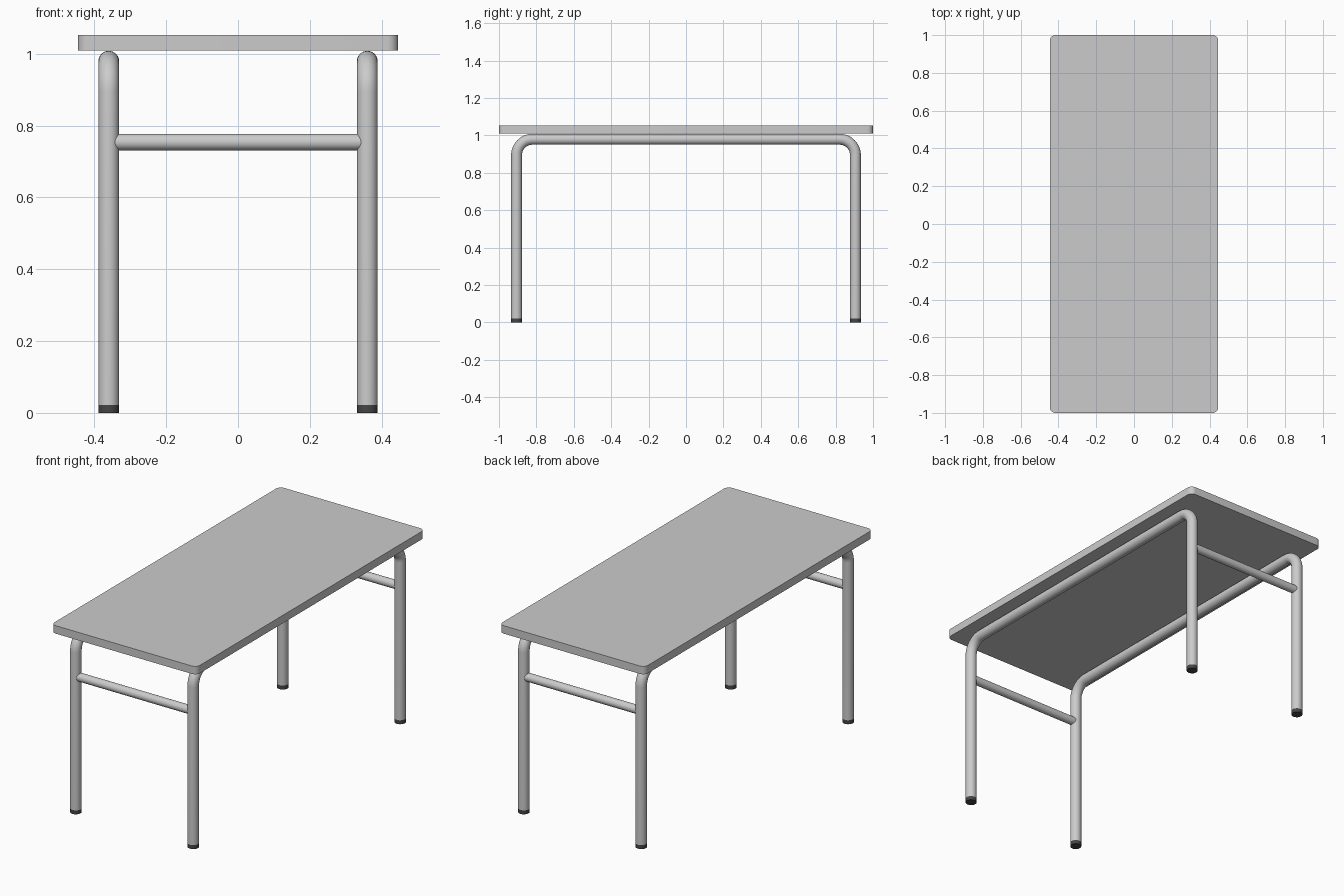
import bpy, bmesh
from math import sin, cos, pi, radians
from mathutils import Vector

if "Cube" in bpy.data.objects:
    bpy.data.objects.remove(bpy.data.objects["Cube"])

LEG_X, LEG_Y, R = 0.36, 0.906, 0.029
RAIL_Z, BEND, FOOT_H = 0.979, 0.085, 0.022
SIDES = 32


def finish(name, bm, mat=None):
    bmesh.ops.recalc_face_normals(bm, faces=bm.faces)
    me = bpy.data.meshes.new(name)
    bm.to_mesh(me)
    bm.free()
    ob = bpy.data.objects.new(name, me)
    bpy.context.collection.objects.link(ob)
    if mat:
        me.materials.append(mat)
    bpy.ops.object.select_all(action='DESELECT')
    ob.select_set(True)
    bpy.context.view_layer.objects.active = ob
    bpy.ops.object.shade_smooth_by_angle(angle=radians(35))
    return ob


def tube(name, path, side, radius, mat=None):
    """Sweep a circle along a planar path; side is the plane's normal."""
    bm = bmesh.new()
    pts, side, rings = [Vector(p) for p in path], Vector(side), []
    for i, p in enumerate(pts):
        t = (pts[min(i + 1, len(pts) - 1)] - pts[max(i - 1, 0)]).normalized()
        up = t.cross(side)
        rings.append([bm.verts.new(p + radius * (cos(a) * side + sin(a) * up))
                      for a in (2 * pi * k / SIDES for k in range(SIDES))])
    for a, b in zip(rings, rings[1:]):
        for k in range(SIDES):
            n = (k + 1) % SIDES
            bm.faces.new((a[k], a[n], b[n], b[k]))
    bm.faces.new(rings[0])
    bm.faces.new(rings[-1])
    return finish(name, bm, mat)


# Tabletop: slab with rounded vertical corners
bm = bmesh.new()
bmesh.ops.create_cube(bm, size=1)
bmesh.ops.scale(bm, vec=(0.892, 2.0, 0.044), verts=bm.verts)
bmesh.ops.translate(bm, vec=(0, 0, 1.031), verts=bm.verts)
corners = [e for e in bm.edges if abs(e.verts[0].co.z - e.verts[1].co.z) > 0.01]
bmesh.ops.bevel(bm, geom=corners, offset=0.03, segments=8, profile=0.5, affect='EDGES')
finish("tabletop", bm)

rubber = bpy.data.materials.new("dark_rubber")
rubber.diffuse_color = (0.06, 0.06, 0.06, 1)
rubber.use_nodes = True
rubber.node_tree.nodes["Principled BSDF"].inputs["Base Color"].default_value = rubber.diffuse_color

# Bent leg frames: one continuous tube per long side
arc = [(LEG_Y - BEND + BEND * cos(a), RAIL_Z - BEND + BEND * sin(a))
       for a in (pi / 2 * k / 12 for k in range(13))]
half = [(LEG_Y, FOOT_H)] + arc
profile = half + [(-y, z) for y, z in reversed(half)]
for sx, label in ((-1, "left"), (1, "right")):
    x = sx * LEG_X
    tube(f"{label}_leg_frame", [(x, y, z) for y, z in profile], (1, 0, 0), R)
    # Dark foot caps
    for sy, end in ((-1, "front"), (1, "back")):
        y = sy * LEG_Y
        tube(f"{end}_{label}_foot", [(x, y, 0), (x, y, FOOT_H)], (1, 0, 0), R, rubber)

# Cross bars joining the legs at each end
for sy, end in ((-1, "front"), (1, "back")):
    y = sy * LEG_Y
    tube(f"{end}_cross_bar", [(-LEG_X + 0.01, y, 0.754), (LEG_X - 0.01, y, 0.754)],
         (0, 1, 0), 0.023)
